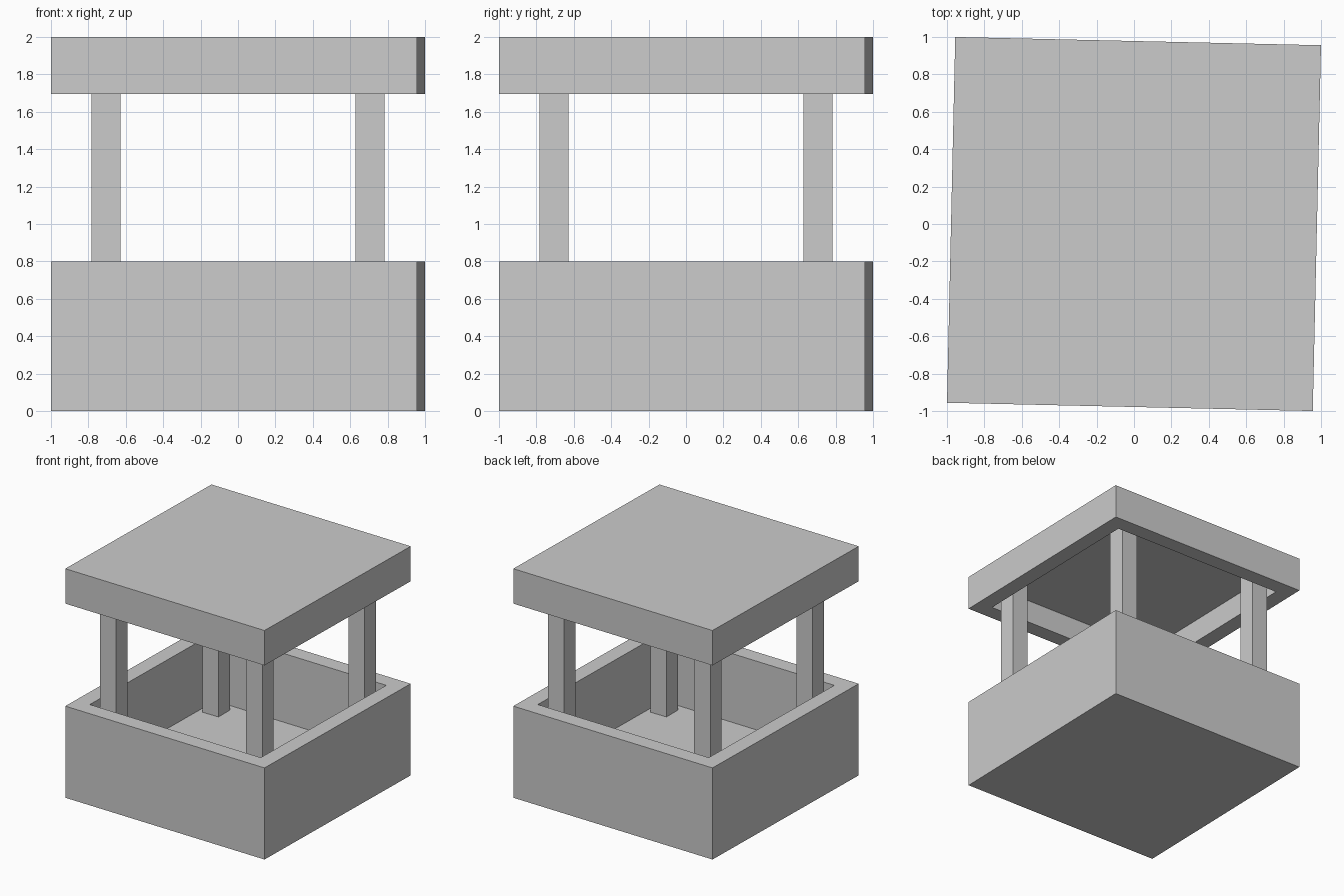
import bpy, bmesh
from math import radians
from mathutils import Matrix, Vector

if "Cube" in bpy.data.objects:
    bpy.data.objects.remove(bpy.data.objects["Cube"])

HALF = 0.978               # half width of base and roof
CAVITY = 0.782             # half width of the hollow
TWIST = radians(-1.29)     # base and roof are turned slightly
FLOOR, CEILING = 0.2, 1.9
POST_POS, POST_WIDTH = 0.706, 0.157


def box(bm, sx, sy, z0, z1):
    bmesh.ops.create_cube(bm, size=1, matrix=Matrix.Translation((0, 0, (z0 + z1) / 2))
                          @ Matrix.Diagonal((sx, sy, z1 - z0, 1)))
    bm.normal_update()


def finish(bm, name, location=(0, 0, 0), turn=0):
    bmesh.ops.recalc_face_normals(bm, faces=bm.faces)
    mesh = bpy.data.meshes.new(name)
    bm.to_mesh(mesh)
    bm.free()
    ob = bpy.data.objects.new(name, mesh)
    ob.location = location
    ob.rotation_euler.z = turn
    bpy.context.collection.objects.link(ob)


def hollow_box(name, z0, z1, side, depth):
    """Square box with a recess cut in its top (side=1) or bottom (side=-1)."""
    bm = bmesh.new()
    box(bm, 2 * HALF, 2 * HALF, z0, z1)
    face = next(f for f in bm.faces if f.normal.z * side > 0.9)
    bmesh.ops.inset_region(bm, faces=[face], thickness=HALF - CAVITY)
    inner = bmesh.ops.extrude_discrete_faces(bm, faces=[face])["faces"][0]
    bmesh.ops.translate(bm, verts=inner.verts[:], vec=Vector((0, 0, -side * depth)))
    finish(bm, name, turn=TWIST)


# Open basin below, recessed roof above
hollow_box("base_basin", 0, 0.8, 1, 0.8 - FLOOR)
hollow_box("roof_slab", 1.695, 2, -1, CEILING - 1.695)

# Four corner posts from basin floor to roof ceiling
for y, depth_name in ((-1, "front"), (1, "back")):
    for x, side_name in ((-1, "left"), (1, "right")):
        bm = bmesh.new()
        box(bm, POST_WIDTH, POST_WIDTH, FLOOR, CEILING)
        finish(bm, f"{depth_name}_{side_name}_post", (x * POST_POS, y * POST_POS, 0))
